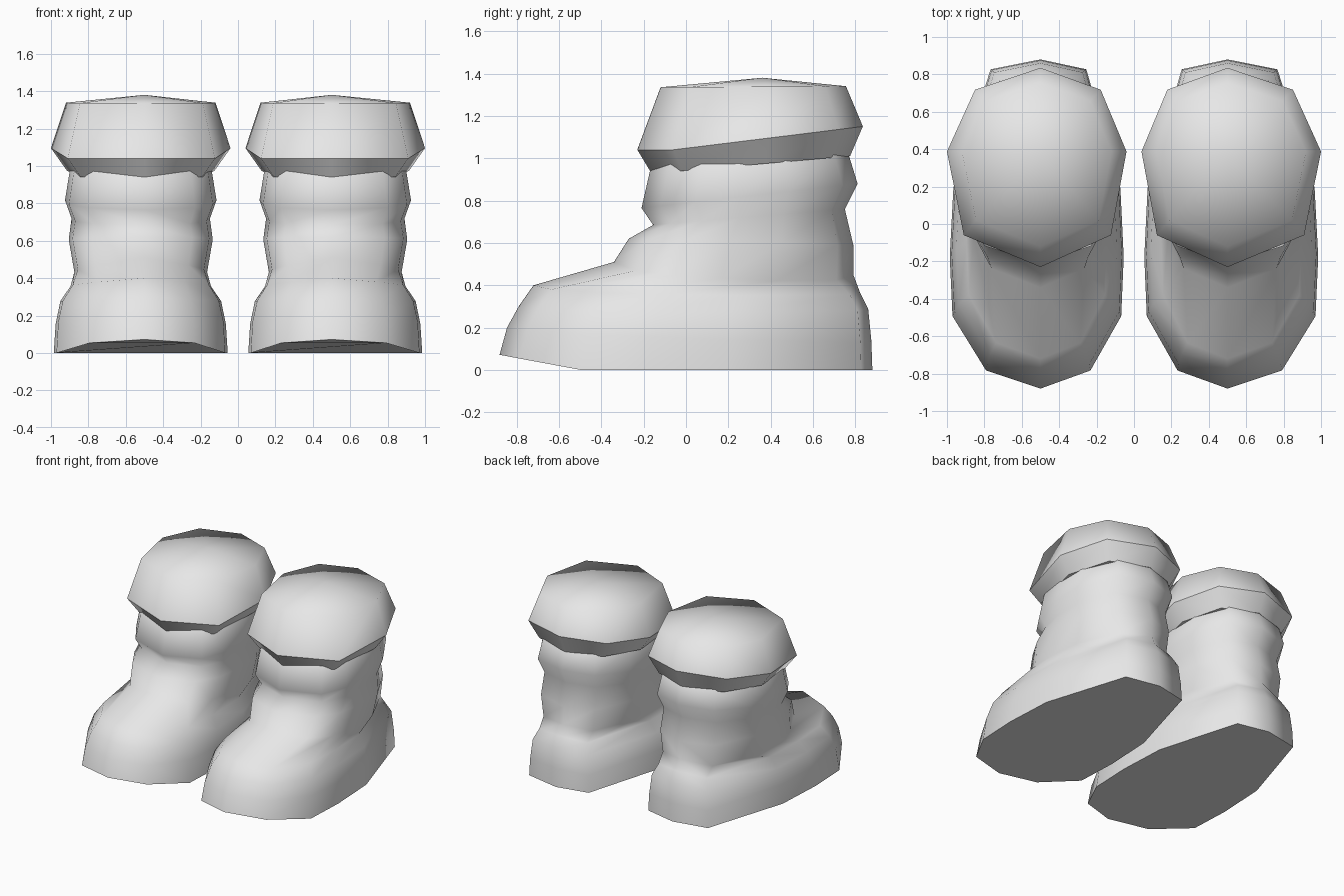
import bpy
import bmesh

if "Cube" in bpy.data.objects:
    bpy.data.objects.remove(bpy.data.objects["Cube"], do_unlink=True)

grey = bpy.data.materials.new("light_grey")
grey.use_nodes = True
grey.diffuse_color = (0.8, 0.8, 0.8, 1)
grey.node_tree.nodes["Principled BSDF"].inputs["Base Color"].default_value = (0.8, 0.8, 0.8, 1)

# Half outlines: (distance from front to back, share of the half width)
FOOT = [(0, 0), (.055, .6), (.22, .97), (.40, 1), (.61, .96), (.97, .55), (1, 0)]
LEG = [(0, 0), (.09, .70), (.25, .95), (.45, 1), (.68, .95), (.93, .6), (1, 0)]
CUFF = [(0, 0), (.16, .82), (.58, 1), (.89, .7), (1, 0)]


def ring_points(outline, front, back, z_front, z_back, width, drop=0, flat=0):
    """Closed ring; drop lowers the flanks, flat keeps the front part level."""
    full = [(t, w) for t, w in outline] + [(t, -w) for t, w in outline[-2:0:-1]]
    points = []
    for t, w in full:
        tilt = max(0, t - flat) / (1 - flat)
        points.append((0.5 + w * width + 0.02 * abs(w),
                       front + (back - front) * t,
                       z_front + (z_back - z_front) * tilt - drop * abs(w)))
    return points


def loft(name, side, rings, sharp_rings, apex=None):
    bm = bmesh.new()
    loops = [[bm.verts.new((x * side, y, z)) for x, y, z in ring] for ring in rings]
    n = len(loops[0])
    for low, high in zip(loops, loops[1:]):
        for i in range(n):
            j = (i + 1) % n
            bm.faces.new((low[i], low[j], high[j], high[i]))
    bm.faces.new(loops[0])
    if apex:
        tip = bm.verts.new((apex[0] * side, apex[1], apex[2]))
        for i in range(n):
            bm.faces.new((loops[-1][i], loops[-1][(i + 1) % n], tip))
    else:
        bm.faces.new(loops[-1])
    bmesh.ops.recalc_face_normals(bm, faces=bm.faces)
    for face in bm.faces:
        face.smooth = True
    for r in sharp_rings:
        for i in range(n):
            bm.edges.get((loops[r][i], loops[r][(i + 1) % n])).smooth = False
    mesh = bpy.data.meshes.new(name)
    bm.to_mesh(mesh)
    bm.free()
    mesh.materials.append(grey)
    bpy.context.collection.objects.link(bpy.data.objects.new(name, mesh))


# Sole outline with a slightly raised toe
sole = [(x, y, max(0, -0.5 - y) * 0.19) for x, y, z in ring_points(FOOT, -.88, .88, 0, 0, .465)]

# Foot, instep and wrinkled shaft, from the ground up
boot_rings = [
    sole,
    ring_points(FOOT, -.845, .875, .20, .14, .455, .02),
    ring_points(FOOT, -.79, .86, .30, .29, .43, .02),
    ring_points(FOOT, -.72, .82, .40, .37, .375, .03),
    ring_points(LEG, -.34, .79, .51, .45, .355, .05),
    ring_points(LEG, -.27, .79, .62, .59, .385),
    ring_points(LEG, -.155, .75, .685, .76, .37),
    ring_points(LEG, -.21, .81, .765, .88, .405),
    ring_points(LEG, -.17, .77, .94, 1.01, .38),
    ring_points(LEG, -.10, .70, 1.05, 1.10, .33),
]

# Flared cuff with a domed top
cuff_rings = [
    ring_points(CUFF, -.17, .775, .94, 1.01, .395, 0, .16),
    ring_points(CUFF, -.23, .835, 1.04, 1.15, .48, 0, .16),
    ring_points(CUFF, -.12, .755, 1.335, 1.34, .40),
]

for label, side in (("left", 1), ("right", -1)):
    loft(label + "_boot", side, boot_rings, [0])
    loft(label + "_cuff", side, cuff_rings, [0, 1], (0.5, .36, 1.38))
